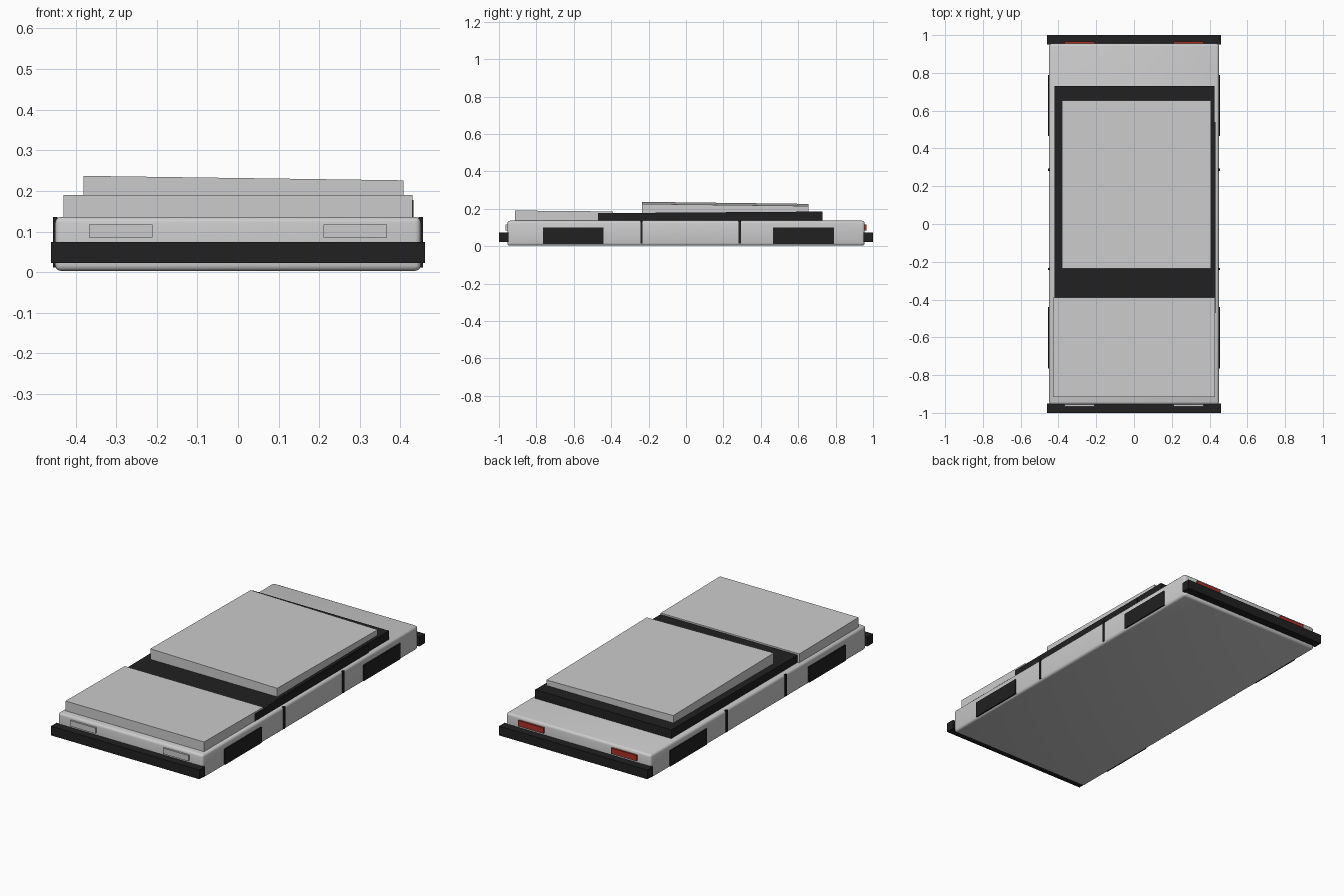
import bpy, bmesh

cube = bpy.data.objects.get("Cube")
if cube:
    bpy.data.objects.remove(cube, do_unlink=True)


def material(name, colour):
    m = bpy.data.materials.new(name)
    m.use_nodes = True
    m.diffuse_color = (*colour, 1)
    m.node_tree.nodes["Principled BSDF"].inputs["Base Color"].default_value = (*colour, 1)
    return m


silver = material("silver paint", (0.6, 0.6, 0.6))
black = material("black trim", (0.015, 0.015, 0.015))
red = material("red lens", (0.4, 0.03, 0.02))


def box(name, x, y, z, mat, bevel=0, slope=(0, 0)):
    """Box from ranges; slope tilts the top face along x and y."""
    bm = bmesh.new()
    bmesh.ops.create_cube(bm, size=1)
    for v in bm.verts:
        top = v.co.z > 0
        sx, sy = v.co.x, v.co.y
        v.co = [r[0] + (c + 0.5) * (r[1] - r[0]) for r, c in zip((x, y, z), v.co)]
        if top:
            v.co.z += sx * slope[0] + sy * slope[1]
    if bevel:
        bmesh.ops.bevel(bm, geom=bm.edges[:], offset=bevel, segments=3,
                        profile=0.5, affect='EDGES')
        for f in bm.faces:
            f.smooth = True
    mesh = bpy.data.meshes.new(name)
    bm.to_mesh(mesh)
    bm.free()
    mesh.materials.append(mat)
    ob = bpy.data.objects.new(name, mesh)
    bpy.context.collection.objects.link(ob)
    return ob


# Lower body with softened edges
box("body", (-0.45, 0.45), (-0.955, 0.955), (0.003, 0.136), silver, bevel=0.014)

# Stacked upper panels
box("hood", (-0.43, 0.43), (-0.915, -0.39), (0.13, 0.188), silver, slope=(0, -0.005))
box("cabin_glass", (-0.42, 0.425), (-0.395, 0.73), (0.13, 0.181), black, slope=(0, 0.008))
box("left_window_strip", (0.42, 0.432), (-0.47, 0.54), (0.136, 0.177), black)
box("roof", (-0.38, 0.408), (-0.235, 0.655), (0.17, 0.226), silver, slope=(-0.011, -0.011))

# Bumpers and lamps at both ends
for end, sign, lens in (("front", -1, silver), ("rear", 1, red)):
    y = sorted((sign * 0.95, sign))
    box(end + "_bumper", (-0.46, 0.46), y, (0.022, 0.074), black)
    for side, s in (("left", 1), ("right", -1)):
        x = sorted((s * 0.21, s * 0.367))
        y = sorted((sign * 0.945, sign * 0.965))
        box(f"{end}_{side}_lamp", x, y, (0.085, 0.117), lens)

# Wheel panels and door seams on both sides
for side, s in (("left", 1), ("right", -1)):
    x = sorted((s * 0.445, s * 0.456))
    for end, y in (("front", (-0.765, -0.44)), ("rear", (0.465, 0.79))):
        box(f"{side}_{end}_wheel", x, y, (0.012, 0.1), black)
    for end, y in (("front", -0.238), ("rear", 0.287)):
        box(f"{side}_{end}_door_seam", x, (y - 0.006, y + 0.006), (0.014, 0.136), black)
